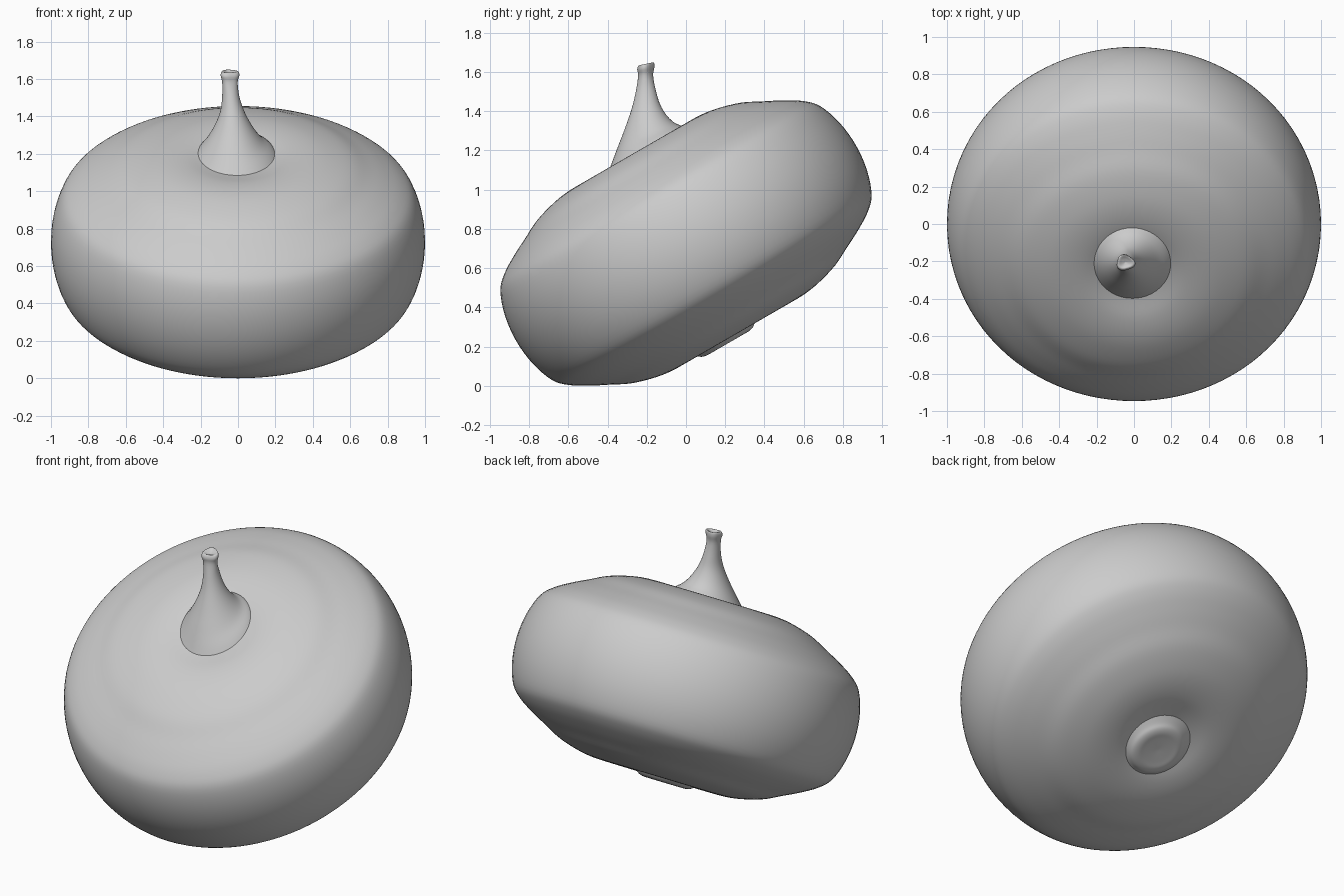
import bpy, bmesh
from math import sin, cos, pi, radians
from mathutils import Vector, Matrix

if "Cube" in bpy.data.objects:
    bpy.data.objects.remove(bpy.data.objects["Cube"])

TILT = radians(30)


def catmull(rows, steps):
    """Smoothly interpolate rows of ring parameters."""
    out = []
    for i in range(len(rows) - 1):
        p = [Vector(rows[min(max(k, 0), len(rows) - 1)]) for k in (i - 1, i, i + 1, i + 2)]
        for s in range(steps):
            t = s / steps
            out.append(0.5 * (2 * p[1] + (p[2] - p[0]) * t
                              + (2 * p[0] - 5 * p[1] + 4 * p[2] - p[3]) * t * t
                              + (3 * p[1] - p[0] - 3 * p[2] + p[3]) * t ** 3))
    return out + [Vector(rows[-1])]


def loft(name, rows, seg=48, steps=4, lump=None):
    """Skin rings given as (x, y, z, radius x, radius y, tilt about x in degrees)."""
    bm = bmesh.new()
    rings = []
    for x, y, z, rx, ry, tilt in catmull(rows, steps):
        rot = Matrix.Rotation(radians(tilt), 3, 'X')
        ring = []
        for k in range(seg):
            a = 2 * pi * k / seg
            f = lump(a, z) if lump else 1
            ring.append(bm.verts.new(Vector((x, y, z)) + rot @ Vector((rx * f * cos(a), ry * f * sin(a), 0))))
        rings.append(ring)
    for r0, r1 in zip(rings, rings[1:]):
        for k in range(seg):
            j = (k + 1) % seg
            bm.faces.new((r0[k], r0[j], r1[j], r1[k]))
    bm.faces.new(rings[0][::-1])
    bm.faces.new(rings[-1])
    for f in bm.faces:
        f.smooth = True
    me = bpy.data.meshes.new(name)
    bm.to_mesh(me)
    bm.free()
    ob = bpy.data.objects.new(name, me)
    bpy.context.collection.objects.link(ob)
    return ob


# Squat body: symmetric turned profile (radius, height), leaning forward
half = [(1, 0), (.985, .14), (.942, .262), (.88, .328), (.79, .384), (.70, .43), (.6, .48),
        (.48, .515), (.38, .529), (.28, .527), (.18, .51), (.08, .495), (.005, .49)]
profile = [(r, -h) for r, h in half[:0:-1]] + half
body = loft("body", [(0, 0, h, r, r, 0) for r, h in profile], seg=96)
body.rotation_euler.x = TILT
body.location.z = .728

# Low round button on the underside
button = loft("blossom_end", [(0, -.07, h, r, r, 0) for r, h in
              [(.005, -.545), (.08, -.548), (.12, -.55), (.15, -.543), (.175, -.525), (.22, -.50)]])
button.rotation_euler.x = TILT
button.location.z = .728

# Stem: flared tilted foot rising to a slim, knobbly tip
stem = loft("stem", [
    (-.01, -.20, 1.14, .25, .26, 30),
    (-.01, -.20, 1.215, .20, .215, 29),
    (-.02, -.205, 1.27, .15, .165, 25),
    (-.025, -.205, 1.34, .105, .115, 18),
    (-.03, -.205, 1.42, .067, .075, 10),
    (-.038, -.205, 1.50, .047, .052, 4),
    (-.045, -.207, 1.58, .041, .038, 0),
    (-.046, -.207, 1.62, .049, .043, 8),
    (-.046, -.204, 1.642, .043, .037, 12),
    (-.046, -.204, 1.634, .02, .02, 12),
    (-.046, -.204, 1.628, .003, .003, 12)],
    lump=lambda a, z: 1 + .10 * max(0, min(1, (z - 1.52) / .1)) * cos(3 * a + .6))
